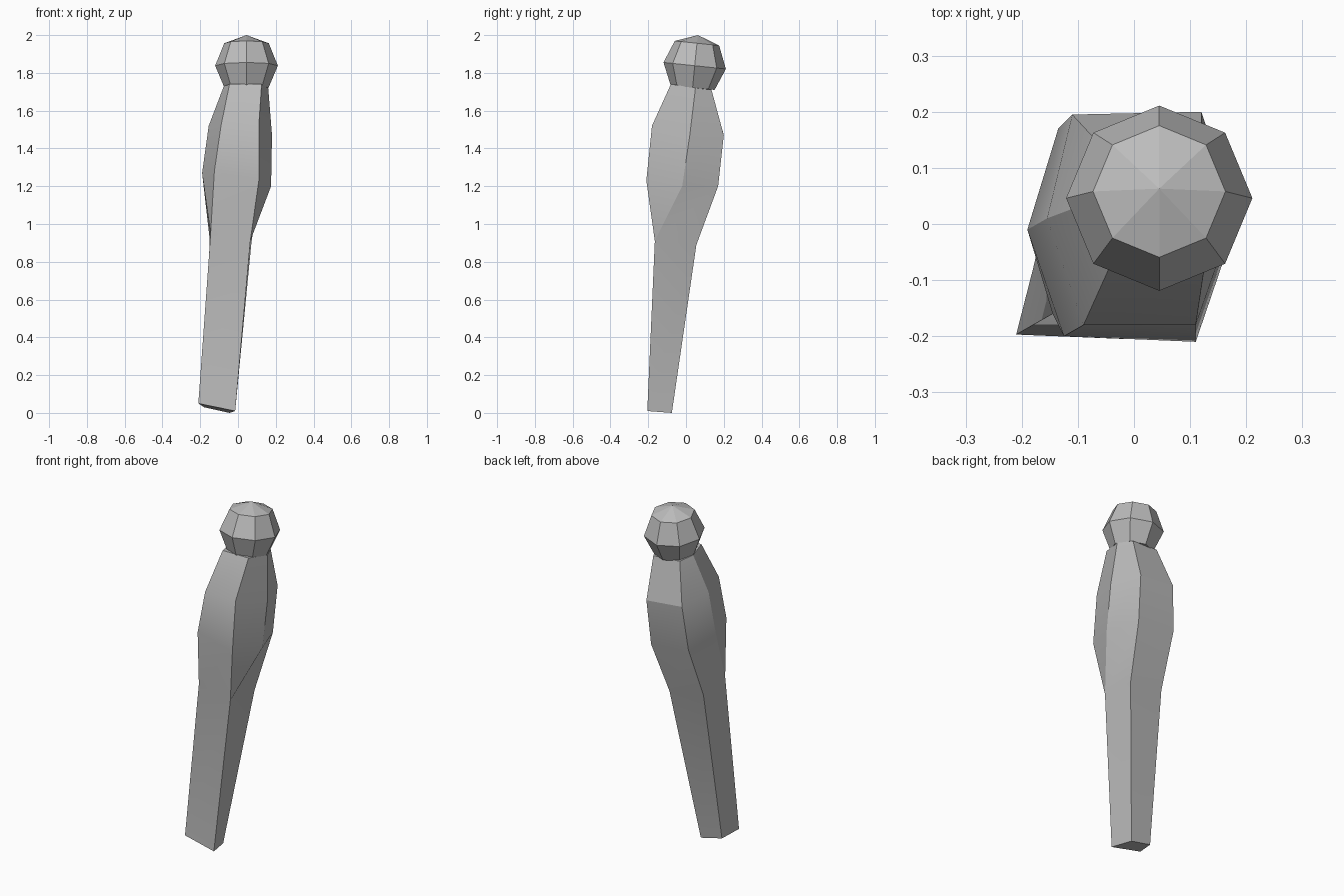
import bpy, bmesh, math
from mathutils import Vector, Matrix

cube = bpy.data.objects.get("Cube")
if cube:
    bpy.data.objects.remove(cube, do_unlink=True)

grey = bpy.data.materials.new("plain_grey")
grey.use_nodes = True
colour = (0.5, 0.5, 0.5, 1)
grey.diffuse_color = colour
grey.node_tree.nodes["Principled BSDF"].inputs["Base Color"].default_value = colour


def loft(name, rings, tip=None, smooth=None):
    """Skin equal-length rings from bottom to top, close the ends."""
    bm = bmesh.new()
    loops = [[bm.verts.new(p) for p in ring] for ring in rings]
    n = len(loops[0])
    for low, high in zip(loops, loops[1:]):
        for i in range(n):
            j = (i + 1) % n
            bm.faces.new((low[i], low[j], high[j], high[i]))
    bm.faces.new(loops[0][::-1])
    if tip:
        apex = bm.verts.new(tip)
        for i in range(n):
            bm.faces.new((loops[-1][i], loops[-1][(i + 1) % n], apex))
    else:
        bm.faces.new(loops[-1])
    # Corners that share a position become one
    bmesh.ops.remove_doubles(bm, verts=bm.verts, dist=0.001)
    bmesh.ops.recalc_face_normals(bm, faces=bm.faces)
    mesh = bpy.data.meshes.new(name)
    bm.to_mesh(mesh)
    bm.free()
    mesh.materials.append(grey)
    obj = bpy.data.objects.new(name, mesh)
    bpy.context.collection.objects.link(obj)
    if smooth:
        bpy.context.view_layer.objects.active = obj
        obj.select_set(True)
        bpy.ops.object.shade_smooth_by_angle(angle=math.radians(smooth))
        obj.select_set(False)
    return obj


# Leaning shaft: corners run front left, front right, right, back right,
# back left, left; the side corners fold into the front ones below the bulge
def folded(fl, fr, br, bl):
    return [fl, fr, fr, br, bl, fl]


shaft = [
    folded((-.21, -.197, .05), (-.015, -.205, .01), (-.045, -.075, 0), (-.18, -.08, .03)),
    folded((-.145, -.16, .95), (.065, -.165, .91), (.07, .055, .89), (-.15, .05, .92)),
    [(-.125, -.2, 1.28), (.11, -.21, 1.23), (.175, -.02, 1.2),
     (.11, .17, 1.2), (-.135, .17, 1.23), (-.19, -.01, 1.27)],
    [(-.09, -.18, 1.52), (.11, -.18, 1.52), (.18, .02, 1.47),
     (.12, .2, 1.47), (-.11, .195, 1.49), (-.155, .01, 1.52)],
    [(-.045, -.08, 1.74), (.125, -.08, 1.74), (.16, .05, 1.72),
     (.12, .135, 1.71), (-.05, .13, 1.72), (-.075, .04, 1.73)],
]
loft("shaft", shaft, smooth=20)

# Eight-sided knob, tipped slightly backwards
tilt = Matrix.Rotation(math.radians(-6), 3, 'X')


def octagon(radius, y, z):
    centre = Vector((.045, y, z))
    return [centre + tilt @ Vector((radius * math.cos(k * math.pi / 4),
                                    radius * math.sin(k * math.pi / 4), 0))
            for k in range(8)]


knob = [octagon(.117, .035, 1.722), octagon(.166, .046, 1.838), octagon(.118, .058, 1.957)]
loft("knob", knob, tip=(.045, .063, 2))
